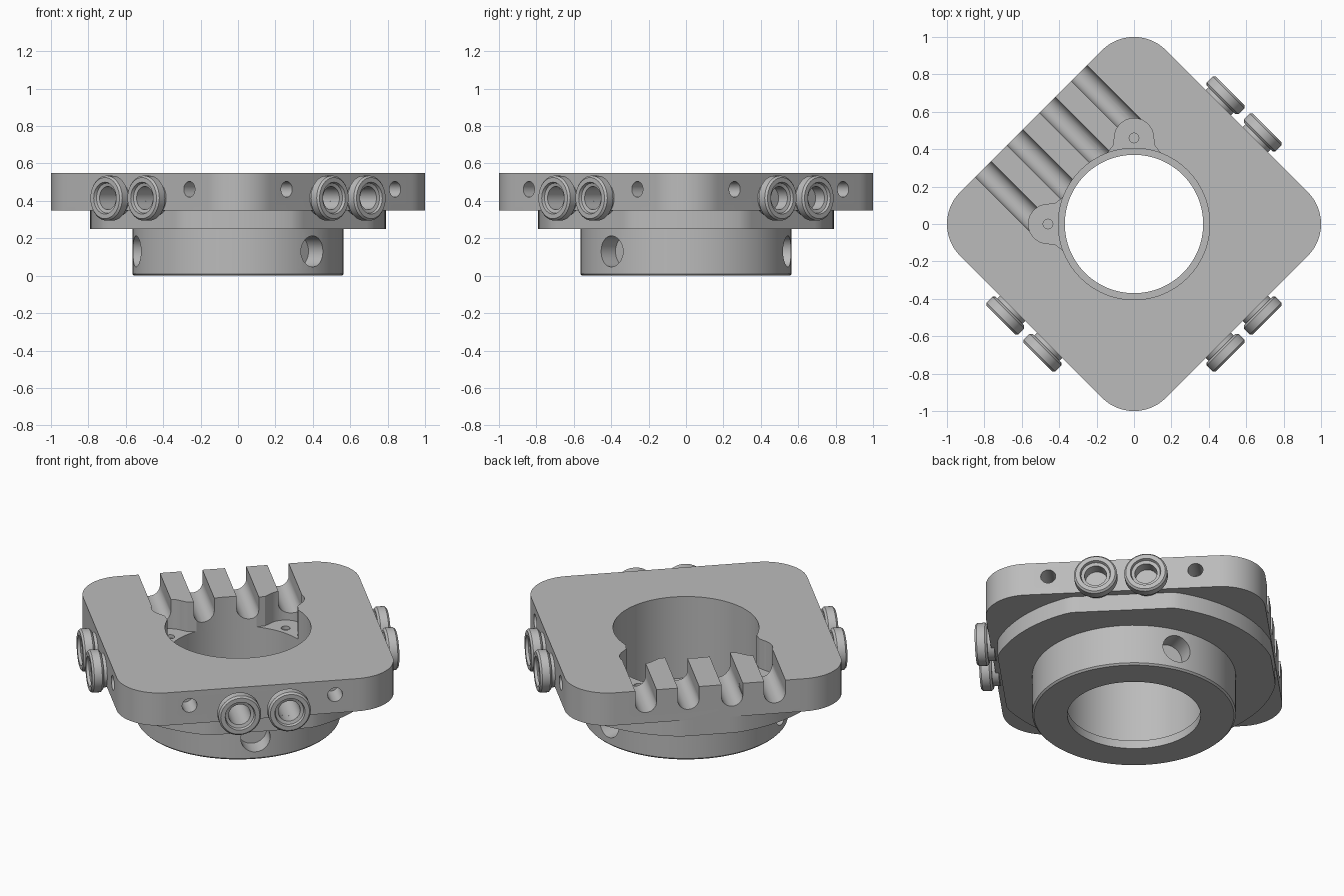
import bpy, bmesh
from math import sin, cos, pi, radians, hypot
from mathutils import Matrix, Vector

if "Cube" in bpy.data.objects:
    bpy.data.objects.remove(bpy.data.objects["Cube"])

metal = bpy.data.materials.new("grey_metal")
metal.use_nodes = True
GREY = (0.5, 0.5, 0.5, 1)
metal.diffuse_color = GREY
metal.node_tree.nodes["Principled BSDF"].inputs["Base Color"].default_value = GREY

SIDE, CORNER = 0.778, 0.242      # plate half width and corner radius
BORE = 0.405
PORT_Z = 0.415
parts = []


def finish(name, bm):
    bmesh.ops.recalc_face_normals(bm, faces=bm.faces)
    me = bpy.data.meshes.new(name)
    bm.to_mesh(me)
    bm.free()
    me.materials.append(metal)
    ob = bpy.data.objects.new(name, me)
    bpy.context.collection.objects.link(ob)
    return ob


def prism(name, points, z0, z1):
    bm = bmesh.new()
    low = bm.faces.new([bm.verts.new((x, y, z0)) for x, y in points])
    up = bmesh.ops.extrude_face_region(bm, geom=[low])["geom"]
    bmesh.ops.translate(bm, vec=(0, 0, z1 - z0),
                        verts=[v for v in up if isinstance(v, bmesh.types.BMVert)])
    return finish(name, bm)


def lathe(name, profile, matrix=Matrix(), n=64):
    """Ring-shaped solid from a closed (radius, height) profile."""
    bm = bmesh.new()
    rings = [[bm.verts.new((r * cos(2 * pi * i / n), r * sin(2 * pi * i / n), h))
              for r, h in profile] for i in range(n)]
    m = len(profile)
    for i in range(n):
        a, b = rings[i], rings[(i + 1) % n]
        for j in range(m):
            k = (j + 1) % m
            bm.faces.new((a[j], b[j], b[k], a[k]))
    bm.transform(matrix)
    return finish(name, bm)


def cyl(r, p0, p1, n=32):
    p0, p1 = Vector(p0), Vector(p1)
    d = p1 - p0
    bm = bmesh.new()
    bmesh.ops.create_cone(bm, cap_ends=True, segments=n, radius1=r, radius2=r, depth=d.length)
    bm.transform(Matrix.Translation((p0 + p1) / 2) @ d.to_track_quat('Z', 'Y').to_matrix().to_4x4())
    return finish("cutter", bm)


def rect(x0, x1, y0, y1):
    return [(x0, y0), (x1, y0), (x1, y1), (x0, y1)]


def polar(r, deg, z):
    return (r * cos(radians(deg)), r * sin(radians(deg)), z)


def cut(ob, cutters):
    """Subtract every cutter, then remove the cutters."""
    for c in cutters:
        mod = ob.modifiers.new("cut", 'BOOLEAN')
        mod.operation, mod.solver, mod.object = 'DIFFERENCE', 'EXACT', c
    bpy.context.view_layer.update()
    done = bpy.data.meshes.new_from_object(
        ob.evaluated_get(bpy.context.evaluated_depsgraph_get()))
    ob.modifiers.clear()
    ob.data = done
    for c in cutters:
        bpy.data.objects.remove(c)


def rounded_square(h, r, steps=14):
    pts = []
    for k in range(4):
        cx, cy, _ = polar((h - r) * 2 ** 0.5, 45 + 90 * k, 0)
        for i in range(steps + 1):
            x, y, _ = polar(r, 90 * k + 90 * i / steps, 0)
            pts.append((cx + x, cy + y))
    return pts


CORNERS = (45, 135, 225, 315)
PORT_SIDES = (0, 180, 270)

# Square plate with the central bore
plate = prism("top_plate", rounded_square(SIDE, CORNER), 0.35, 0.55)
holes = [cyl(BORE, (0, 0, 0.2), (0, 0, 0.7), 96)]
# Stepped corner holes and small dowel holes
for a in CORNERS:
    holes += [cyl(0.057, polar(0.9, a, 0.2), polar(0.9, a, 0.7)),
              cyl(0.075, polar(0.9, a, 0.48), polar(0.9, a, 0.7)),
              cyl(0.083, polar(0.9, a, 0.2), polar(0.9, a, 0.42)),
              cyl(0.02, polar(0.74, a, 0.2), polar(0.74, a, 0.42), 16)]
# Pockets beside the bore
for a in (45, 135):
    wedge = prism("cutter", [(0.3, -0.17), (0.375, -0.145), (0.42, -0.11), (0.46, -0.105),
                             (0.46, 0.105), (0.42, 0.11), (0.375, 0.145), (0.3, 0.17)], 0.37, 0.7)
    wedge.data.transform(Matrix.Rotation(radians(a), 4, 'Z'))
    holes += [wedge, cyl(0.105, polar(0.46, a, 0.37), polar(0.46, a, 0.7)),
              cyl(0.026, polar(0.46, a, 0.3), polar(0.46, a, 0.6), 16)]
# Round-bottomed grooves running from one edge to the bore
for x in (-0.363, -0.123, 0.123, 0.363):
    holes += [cyl(0.06, (x, 0.33, 0.475), (x, 1, 0.475)),
              prism("cutter", rect(x - 0.06, x + 0.06, 0.33, 1), 0.475, 0.7)]
# Screw holes and port holes in the other three edges
for a in PORT_SIDES:
    turn = Matrix.Rotation(radians(a), 4, 'Z')
    for s in (-1, 1):
        for r, off, z, depth in ((0.042, 0.41, 0.462, 0.64), (0.062, 0.14, PORT_Z, 0.6)):
            holes.append(cyl(r, turn @ Vector((depth, s * off, z)),
                             turn @ Vector((1, s * off, z))))
cut(plate, holes)
parts.append(plate)

# Flange under the plate: disc trimmed by flats, notched at the corners
outline = []
for i in range(120):
    c, s = cos(pi * i / 60), sin(pi * i / 60)
    reach = min(0.79, 0.735 / max(abs(c), -s, 0.01), 0.775 / max(s, 0.01))
    outline.append((reach * c, reach * s))
flange = prism("lower_flange", outline, 0.25, 0.35)
cut(flange, [cyl(BORE, (0, 0, 0.1), (0, 0, 0.5), 96)] +
    [cyl(0.105, polar(0.79, a, 0.1), polar(0.79, a, 0.5)) for a in CORNERS])
parts.append(flange)

# Round hub with an inner lip, underside bolt holes and radial holes
hub = lathe("round_hub", [(0.37, 0), (0.555, 0), (0.565, 0.01), (0.565, 0.25),
                          (BORE, 0.25), (BORE, 0.05), (0.37, 0.05)], n=96)
bolts = (60, 30, 95, -25, -60, -90, -120, -150)
cut(hub, [cyl(0.045, polar(0.48, a - 45, -0.1), polar(0.48, a - 45, 0.16), 24) for a in bolts] +
    [cyl(0.083, polar(0.45, a, 0.13), polar(0.7, a, 0.13)) for a in (-90, 30, 150)])
parts.append(hub)

# Flanged ring ports, two on each of three edges
PORT = [(0.062, 0.76), (0.095, 0.76), (0.095, 0.798), (0.108, 0.798), (0.12, 0.81),
        (0.12, 0.855), (0.11, 0.866), (0.085, 0.866), (0.08, 0.85), (0.062, 0.845)]
for a, side in zip(PORT_SIDES, ("back_left", "front_right", "front_left")):
    for s, end in ((-1, "a"), (1, "b")):
        place = (Matrix.Rotation(radians(a), 4, 'Z') @ Matrix.Translation((0, s * 0.14, PORT_Z))
                 @ Matrix.Rotation(pi / 2, 4, 'Y'))
        parts.append(lathe(f"port_{side}_{end}", PORT, place, 40))

# Turn everything so the plate corners point along the axes
bpy.ops.object.select_all(action='DESELECT')
for ob in parts:
    ob.data.transform(Matrix.Rotation(pi / 4, 4, 'Z'))
    ob.select_set(True)
bpy.context.view_layer.objects.active = plate
bpy.ops.object.shade_smooth_by_angle(angle=radians(30))
